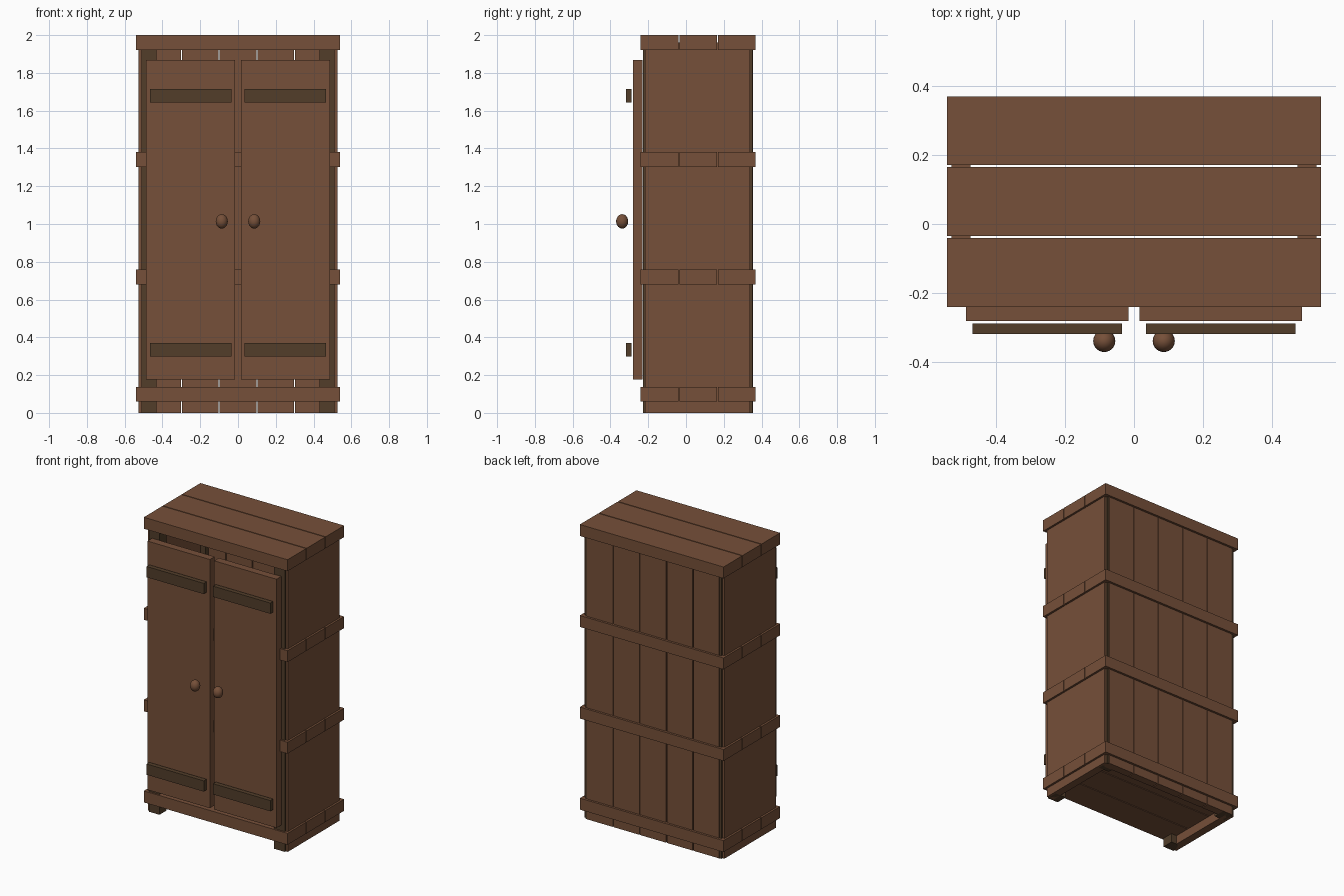
import bpy

cube = bpy.data.objects.get("Cube")
if cube:
    bpy.data.objects.remove(cube, do_unlink=True)


def make_material(name, colour):
    mat = bpy.data.materials.new(name)
    mat.use_nodes = True
    mat.diffuse_color = colour
    mat.node_tree.nodes["Principled BSDF"].inputs["Base Color"].default_value = colour
    return mat


WOOD = make_material("warm brown wood", (0.181, 0.080, 0.041, 1))
DARK = make_material("dark brown wood", (0.084, 0.048, 0.023, 1))


def box(name, x, y, z, mat):
    """Axis-aligned board given by its (low, high) range on each axis."""
    spans = (x, y, z)
    bpy.ops.mesh.primitive_cube_add(size=1, location=[(a + b) / 2 for a, b in spans])
    obj = bpy.context.object
    obj.name = name
    obj.scale = [b - a for a, b in spans]
    bpy.ops.object.transform_apply(location=False, rotation=False, scale=True)
    obj.data.materials.append(mat)
    return obj


def mirrored(side, low, high):
    return tuple(sorted((side * low, side * high)))


# Top, two shelves and base, each of three boards
for level, bottom in zip(("base", "lower_shelf", "upper_shelf", "top"),
                         (0.06, 0.68, 1.303, 1.922)):
    for i in range(3):
        front = -0.24 + i * 0.205
        box(f"{level}_board_{i + 1}", (-0.541, 0.541), (front, front + 0.199),
            (bottom, bottom + 0.078), WOOD)

# Five upright back boards with narrow gaps
for i in range(5):
    left = -0.5 + i * 0.2
    box(f"back_board_{i + 1}", (left + 0.003, left + 0.197), (0.30, 0.354),
        (0, 1.96), WOOD)

for side, label in ((1, "left"), (-1, "right")):
    # Side panel and corner posts
    box(f"{label}_side_panel", mirrored(side, 0.473, 0.527), (-0.217, 0.339),
        (0, 1.962), WOOD)
    box(f"{label}_front_post", mirrored(side, 0.432, 0.512), (-0.228, -0.15),
        (0, 1.96), DARK)
    box(f"{label}_back_post", mirrored(side, 0.432, 0.512), (0.27, 0.351),
        (0, 1.96), DARK)

    # Door with two straps and a knob
    box(f"{label}_door", mirrored(side, 0.016, 0.486), (-0.28, -0.229),
        (0.176, 1.868), WOOD)
    for place, bottom in (("lower", 0.298), ("upper", 1.642)):
        box(f"{label}_door_{place}_strap", mirrored(side, 0.035, 0.466),
            (-0.318, -0.288), (bottom, bottom + 0.073), DARK)
    bpy.ops.mesh.primitive_uv_sphere_add(segments=24, ring_count=12, radius=1,
                                         location=(side * 0.086, -0.338, 1.014))
    knob = bpy.context.object
    knob.name = f"{label}_door_knob"
    knob.scale = (0.032, 0.032, 0.038)
    bpy.ops.object.transform_apply(location=False, rotation=False, scale=True)
    knob.data.materials.append(WOOD)
    bpy.ops.object.shade_smooth()
